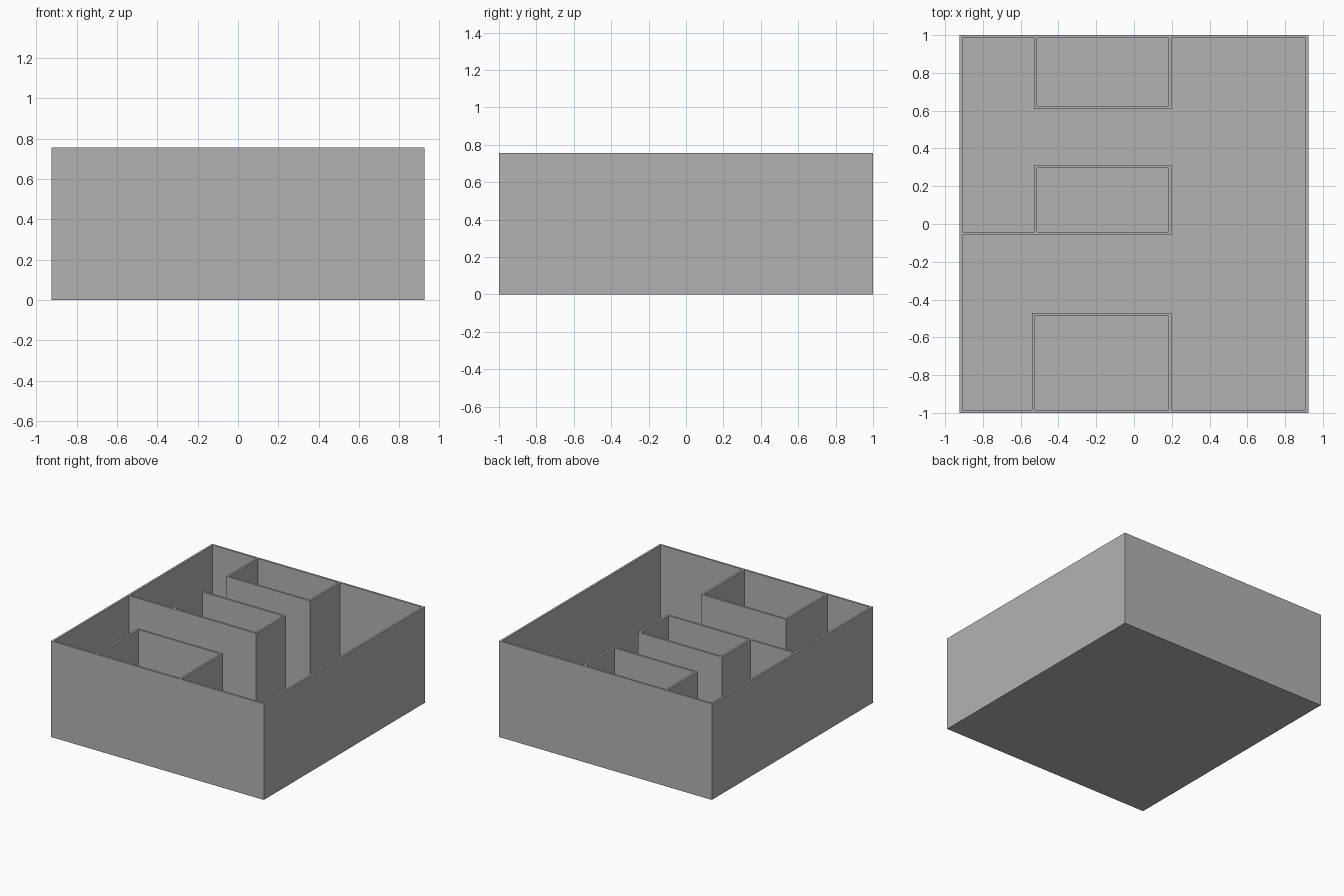
import bpy

cube = bpy.data.objects.get("Cube")
if cube:
    bpy.data.objects.remove(cube, do_unlink=True)

HEIGHT = 0.755
WALL = 0.016
FLOOR = 0.006
X, Y = 0.925, 1.0

grey = bpy.data.materials.new("plain grey")
grey.use_nodes = True
colour = (0.45, 0.45, 0.45, 1)
grey.diffuse_color = colour
grey.node_tree.nodes["Principled BSDF"].inputs["Base Color"].default_value = colour


def block(name, x0, x1, y0, y1, z0=FLOOR, z1=HEIGHT):
    """Box spanning the given limits."""
    bpy.ops.mesh.primitive_cube_add(size=1)
    ob = bpy.context.object
    ob.name = ob.data.name = name
    for v in ob.data.vertices:
        v.co.x = x1 if v.co.x > 0 else x0
        v.co.y = y1 if v.co.y > 0 else y0
        v.co.z = z1 if v.co.z > 0 else z0
    ob.data.materials.append(grey)
    return ob


# Floor slab and the four outer walls
block("floor", -X, X, -Y, Y, 0, FLOOR)
block("front_wall", -X, X, -Y, -Y + WALL)
block("back_wall", -X, X, Y - WALL, Y)
block("right_wall", -X, -X + WALL, -Y + WALL, Y - WALL)
block("left_wall", X - WALL, X, -Y + WALL, Y - WALL)


def room(name, x0, x1, y0, y1, front=True, back=True):
    """Side walls plus whichever end walls the outer shell does not supply."""
    block(name + "_right_wall", x0, x0 + WALL, y0, y1)
    block(name + "_left_wall", x1 - WALL, x1, y0, y1)
    if front:
        block(name + "_front_wall", x0 + WALL, x1 - WALL, y0, y0 + WALL)
    if back:
        block(name + "_back_wall", x0 + WALL, x1 - WALL, y1 - WALL, y1)


# Inner rooms
room("front_room", -0.54, 0.198, -Y + WALL, -0.47, front=False)
room("middle_room", -0.53, 0.198, -0.058, 0.312)
room("back_room", -0.53, 0.198, 0.61, Y - WALL, back=False)

# Partition joining the middle room to the outer wall
block("partition", -X + WALL, -0.53, -0.058, -0.058 + WALL)
